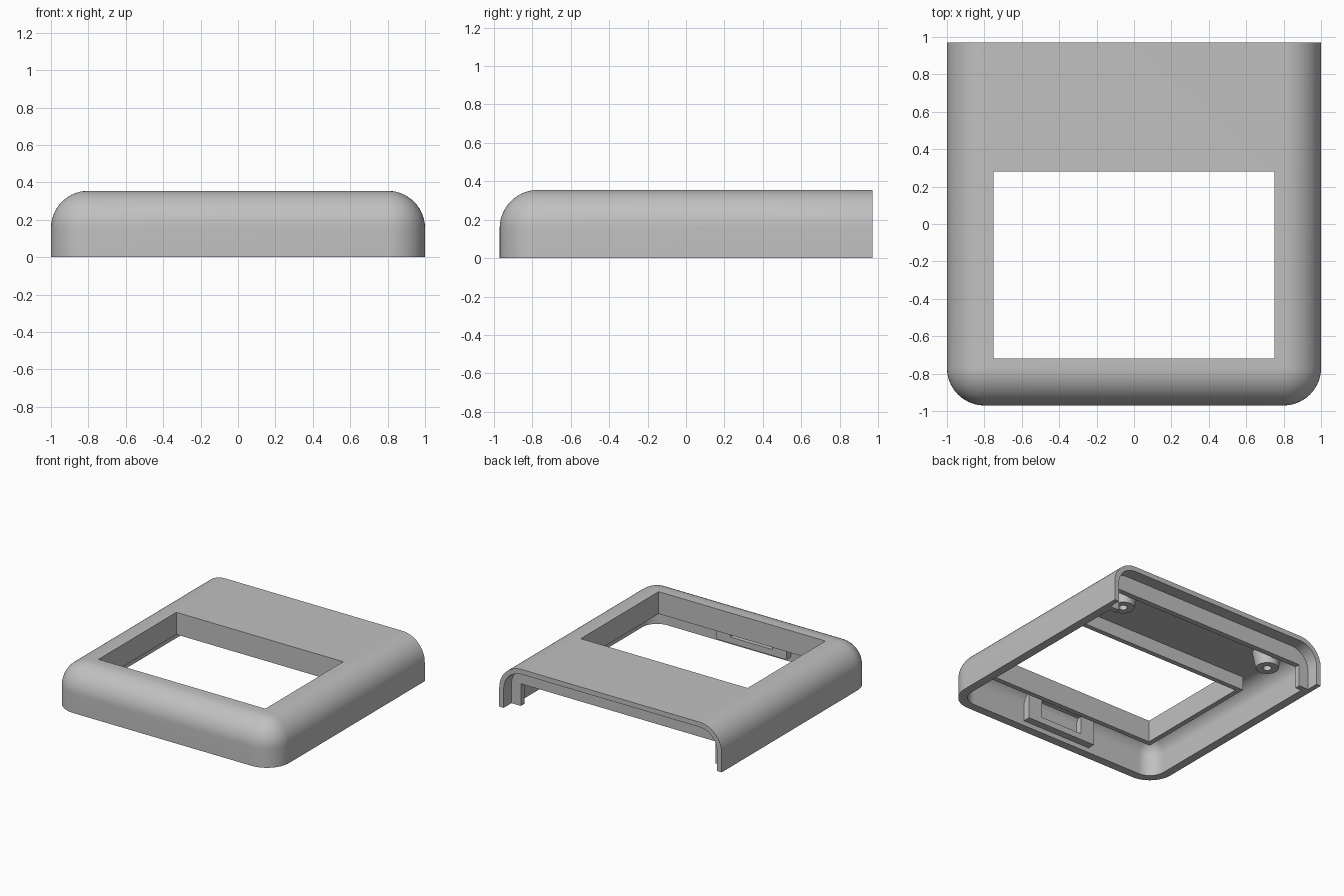
import bpy, bmesh, math
from mathutils import Vector

cube = bpy.data.objects.get("Cube")
if cube:
    bpy.data.objects.remove(cube)

grey = bpy.data.materials.new("plain_grey")
grey.use_nodes = True
colour = (0.53, 0.53, 0.53, 1)
grey.diffuse_color = colour
grey.node_tree.nodes["Principled BSDF"].inputs["Base Color"].default_value = colour

HEIGHT, BACK, RADIUS = 0.355, 0.97, 0.2
CORNER_X, CORNER_Y = 0.8, -0.77
WALL, LIP = 0.07, 0.04


def finish(name, bm):
    bmesh.ops.recalc_face_normals(bm, faces=bm.faces)
    mesh = bpy.data.meshes.new(name)
    bm.to_mesh(mesh)
    bm.free()
    mesh.materials.append(grey)
    obj = bpy.data.objects.new(name, mesh)
    bpy.context.collection.objects.link(obj)
    return obj


def box(name, low, high):
    low, high = Vector(low), Vector(high)
    bm = bmesh.new()
    bmesh.ops.create_cube(bm, size=1)
    for v in bm.verts:
        v.co = (low + high) / 2 + v.co * (high - low)
    return finish(name, bm)


def rounded_block(name, inset, back, bottom, steps=14):
    """Block with round front corners and a round top edge, flat at the back."""
    bm = bmesh.new()
    r = RADIUS - inset
    levels = [(bottom, r)]
    for i in range(steps + 1):
        a = math.pi / 2 * i / steps
        levels.append((HEIGHT - RADIUS + r * math.sin(a), max(r * math.cos(a), 0.0005)))
    rings = []
    for z, reach in levels:
        points = [(-CORNER_X - reach, back)]
        for side, start in ((-1, math.pi), (1, 1.5 * math.pi)):
            for i in range(steps + 1):
                a = start + math.pi / 2 * i / steps
                points.append((side * CORNER_X + reach * math.cos(a),
                               CORNER_Y + reach * math.sin(a)))
        points.append((CORNER_X + reach, back))
        rings.append([bm.verts.new((x, y, z)) for x, y in points])
    for lower, upper in zip(rings, rings[1:]):
        for i in range(len(lower) - 1):
            bm.faces.new((lower[i], lower[i + 1], upper[i + 1], upper[i]))
    bm.faces.new(rings[0])
    bm.faces.new(rings[-1])
    # flat back follows the arch
    bm.faces.new([ring[0] for ring in rings] + [ring[-1] for ring in reversed(rings)])
    return finish(name, bm)


def cut(target, cutter):
    cutter.hide_render = True
    mod = target.modifiers.new("cut", "BOOLEAN")
    mod.operation, mod.solver, mod.object = "DIFFERENCE", "EXACT", cutter
    bpy.context.view_layer.objects.active = target
    bpy.ops.object.modifier_apply(modifier=mod.name)
    bpy.data.objects.remove(cutter)


def lathe(name, profile, centre, sides=32):
    bm = bmesh.new()
    verts = [bm.verts.new((r, 0, z)) for r, z in profile]
    edges = [bm.edges.new(pair) for pair in zip(verts, verts[1:])]
    bmesh.ops.spin(bm, geom=verts + edges, axis=(0, 0, 1), cent=(0, 0, 0),
                   angle=math.tau, steps=sides)
    bmesh.ops.remove_doubles(bm, verts=bm.verts, dist=1e-5)
    bmesh.ops.translate(bm, verts=bm.verts, vec=centre)
    return finish(name, bm)


def smooth(obj):
    bpy.ops.object.select_all(action="DESELECT")
    obj.select_set(True)
    bpy.context.view_layer.objects.active = obj
    bpy.ops.object.shade_smooth_by_angle(angle=math.radians(30))


# Hollow cover with a thin lip and an opening at the back
cover = rounded_block("cover", 0, BACK, 0)
cut(cover, rounded_block("cavity", WALL, 0.826, -0.1))
cut(cover, rounded_block("lip_cavity", LIP, BACK + 0.1, -0.1))
# keep the back bulkhead by refilling the space the lip cut removed ahead of it
bulkhead = rounded_block("back_bulkhead", LIP - 0.005, 0.87, 0)
cut(bulkhead, box("bulkhead_trim", (-2, -2, -1), (2, 0.826, 1)))
cut(bulkhead, box("bulkhead_opening", (-0.875, 0.7, -0.1), (0.875, 1, 0.18)))

# Main wall lining, thicker than the lip
lining = rounded_block("wall_lining", LIP - 0.005, 0.83, 0)
cut(lining, rounded_block("lining_cavity", WALL, 0.9, -0.1))

# Screen window and the frame hanging around it
WX, WY0, WY1, FRAME = 0.75, -0.72, 0.28, 0.04
frame = box("window_frame", (-WX - FRAME, WY0 - FRAME, 0.175),
            (WX + FRAME, WY1 + FRAME, 0.3))
for part in (cover, lining, frame):
    cut(part, box("window_cutter", (-WX, WY0, -0.5), (WX, WY1, 1)))

# Catch block with a pocket on the inner front wall
catch = box("front_catch", (-0.315, -0.91, 0.04), (0.315, -0.84, 0.26))
cut(catch, box("catch_pocket", (-0.19, -0.89, 0.09), (0.19, -0.7, 0.235)))

# Tapered screw posts under the top
for side, label in ((1, "left"), (-1, "right")):
    post = lathe(label + "_screw_post",
                 [(0.115, 0.3), (0.085, 0.157), (0.032, 0.157), (0.032, 0.27), (0, 0.27)],
                 (side * 0.7, 0.707, 0))
    smooth(post)

for part in (cover, lining, bulkhead):
    smooth(part)
